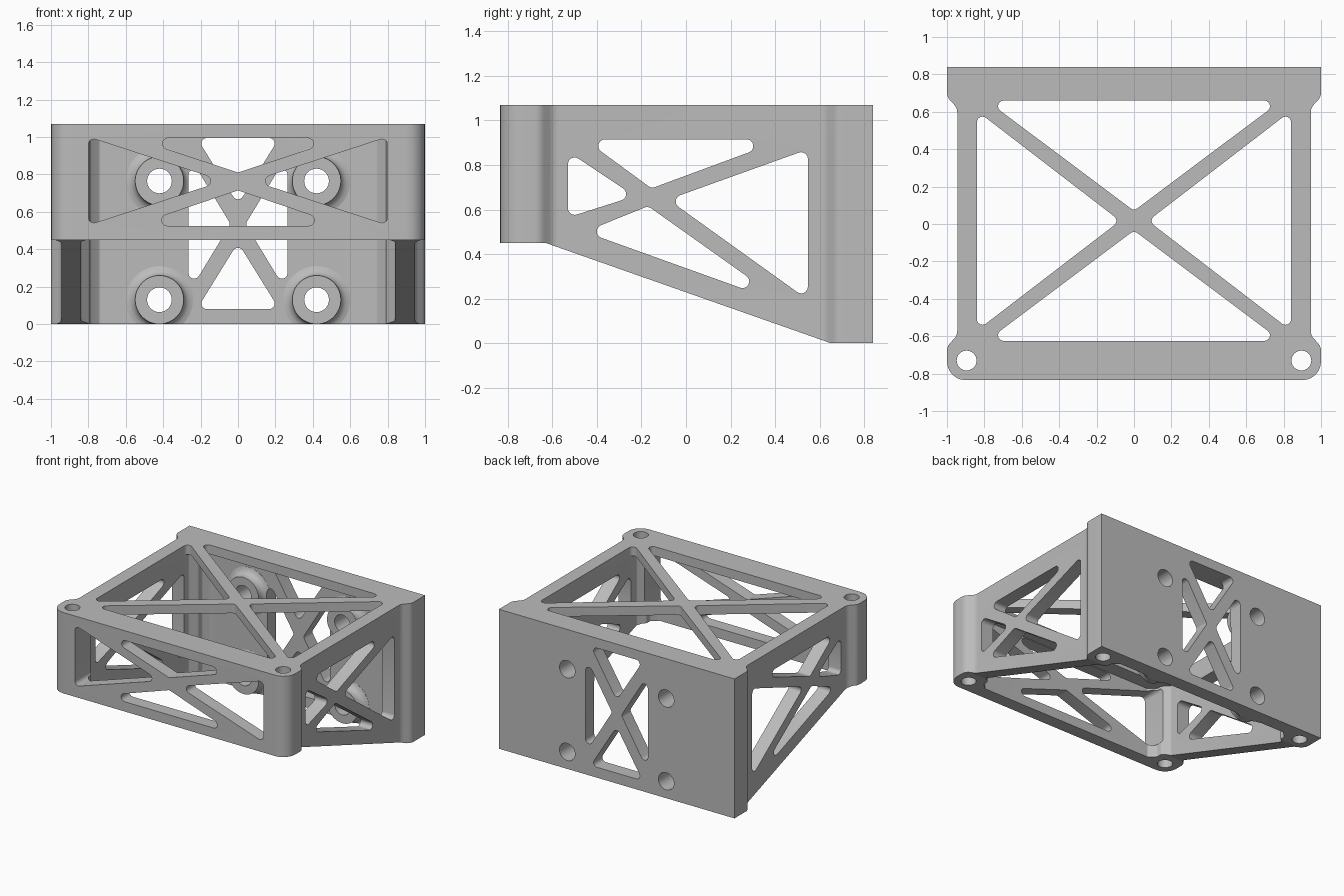
import bpy, bmesh, math
from mathutils import Vector

cube = bpy.data.objects.get("Cube")
if cube:
    bpy.data.objects.remove(cube, do_unlink=True)

HEIGHT, PLATE_UNDERSIDE = 1.07, 1.0


def rounded(points, radius=0.03, steps=6):
    """Fillet every corner; a point may carry its own radius as third value."""
    out, n = [], len(points)
    for i, p in enumerate(points):
        r = p[2] if len(p) > 2 else radius
        c = Vector(p[:2])
        a = (Vector(points[i - 1][:2]) - c).normalized()
        b = (Vector(points[(i + 1) % n][:2]) - c).normalized()
        if r == 0:
            out.append(c)
            continue
        half = a.angle(b) / 2
        centre = c + (a + b).normalized() * r / math.sin(half)
        start = c + a * r / math.tan(half) - centre
        end = c + b * r / math.tan(half) - centre
        sweep = start.angle_signed(end)
        for k in range(steps + 1):
            t = -sweep * k / steps
            out.append(centre + Vector((start.x * math.cos(t) - start.y * math.sin(t),
                                        start.x * math.sin(t) + start.y * math.cos(t))))
    return out


def circle(x, y, r, n=32):
    return [Vector((x + r * math.cos(k * math.tau / n), y + r * math.sin(k * math.tau / n)))
            for k in range(n)]


def place(axis, p, t):
    return {"x": (t, p[0], p[1]), "y": (p[0], t, p[1]), "z": (p[0], p[1], t)}[axis]


def loft(bm, axis, sections):
    """Closed solid through matching outlines, each given with its position."""
    rings = [[bm.verts.new(place(axis, p, t)) for p in pts] for pts, t in sections]
    for r0, r1 in zip(rings, rings[1:]):
        for i in range(len(r0)):
            bm.faces.new((r0[i - 1], r0[i], r1[i], r1[i - 1]))
    bm.faces.new(rings[0])
    bm.faces.new(rings[-1])


def prism(bm, axis, pts, lo, hi):
    loft(bm, axis, [(pts, lo), (pts, hi)])


def flip(pts):
    return [(-p[0], *p[1:]) for p in reversed(pts)]


def make(name, bm):
    bmesh.ops.recalc_face_normals(bm, faces=bm.faces)
    mesh = bpy.data.meshes.new(name)
    bm.to_mesh(mesh)
    bm.free()
    ob = bpy.data.objects.new(name, mesh)
    bpy.context.collection.objects.link(ob)
    return ob


def combine(target, tool, operation):
    tool.hide_render = True
    mod = target.modifiers.new(operation, "BOOLEAN")
    mod.operation, mod.solver, mod.object = operation, "EXACT", tool
    graph = bpy.context.evaluated_depsgraph_get()
    mesh = bpy.data.meshes.new_from_object(target.evaluated_get(graph))
    target.modifiers.clear()
    target.data = mesh
    bpy.data.objects.remove(tool, do_unlink=True)


# Outer shell with wider corner pillars
bm = bmesh.new()
half = [(1, 0.84, 0), (1, 0.68, 0.06), (0.945, 0.62, 0.06),
        (0.945, -0.595, 0.06), (1, -0.655, 0.06), (1, -0.835, 0.1)]
prism(bm, "z", rounded(half + flip(half)), 0, HEIGHT)
frame = make("bracket_frame", bm)

# Hollow inside, leaving the pillars and the top plate
bm = bmesh.new()
corner = [(0.74, 0.735), (0.79, 0.69), (0.79, 0.65), (0.84, 0.60)]
side = corner + [(x, -y) for x, y in reversed(corner)]
prism(bm, "z", rounded(side + flip(side), 0.02), -0.5, PLATE_UNDERSIDE)
combine(frame, make("inner_space", bm), "DIFFERENCE")

# Flared screw bosses on the back wall
SCREWS = [(s * 0.42, z) for s in (-1, 1) for z in (0.13, 0.765)]
FLARE = [(0.18, 0.78), (0.18, 0.734), (0.162, 0.729), (0.147, 0.72),
         (0.136, 0.707), (0.13, 0.69), (0.13, 0.665)]
bm = bmesh.new()
for x, z in SCREWS:
    loft(bm, "y", [(circle(x, z, r, 48), y) for r, y in FLARE])
combine(frame, make("screw_bosses", bm), "UNION")

# Sloping underside
bm = bmesh.new()
prism(bm, "x", [(-1, 0.45), (-0.63, 0.45), (0.65, 0), (1, 0), (1, -0.5), (-1, -0.5)], -2, 2)
combine(frame, make("underside", bm), "DIFFERENCE")

# Truss windows and holes
bm = bmesh.new()
front_side = [(0.8, 1.0), (0.8, 0.53), (0.08, 0.765)]
front_mid = [[(-0.56, 0.995), (0.56, 0.995), (0, 0.81)],
             [(-0.56, 0.525), (0.56, 0.525), (0, 0.715)]]
for tri in [front_side, flip(front_side)] + front_mid:
    prism(bm, "y", rounded(tri), -1, -0.64)

back_side = [(0.265, 0.165), (0.265, 0.905), (0.04, 0.535)]
back_mid = [[(-0.22, 0.08), (0.22, 0.08), (0, 0.435)],
            [(-0.22, 0.995), (0.22, 0.995), (0, 0.64)]]
for tri in [back_side, flip(back_side)] + back_mid:
    prism(bm, "y", rounded(tri), 0.67, 1)

wall = [[(-0.53, 0.86), (-0.53, 0.565), (-0.23, 0.66)],
        [(-0.455, 0.915), (0.44, 0.915), (-0.155, 0.695)],
        [(0.547, 0.87), (0.547, 0.195), (-0.08, 0.645)],
        [(-0.455, 0.50), (0.45, 0.175), (-0.17, 0.615)]]
for tri in wall:
    for s in (-1, 1):
        prism(bm, "x", rounded(tri), s * 0.8, s * 1.1)

top_side = [(0.84, 0.605), (0.84, -0.57), (0.075, 0.017)]
top_mid = [[(-0.787, 0.66), (0.787, 0.66), (0, 0.07)],
           [(-0.787, -0.625), (0.787, -0.625), (0, -0.035)]]
for tri in [top_side, flip(top_side)] + top_mid:
    prism(bm, "z", rounded(tri), 0.97, 1.2)

for x, z in SCREWS:
    prism(bm, "y", circle(x, z, 0.066), 0.6, 1)
for s in (-1, 1):
    prism(bm, "z", circle(s * 0.895, -0.73, 0.053), 0.2, 1.3)
    prism(bm, "z", circle(s * 0.895, 0.73, 0.053), -0.2, 0.3)
combine(frame, make("openings", bm), "DIFFERENCE")

# Grey finish
grey = bpy.data.materials.new("plain_grey")
grey.use_nodes = True
colour = (0.5, 0.5, 0.5, 1)
grey.diffuse_color = colour
grey.node_tree.nodes["Principled BSDF"].inputs["Base Color"].default_value = colour
frame.data.materials.clear()
frame.data.materials.append(grey)
for poly in frame.data.polygons:
    poly.material_index = 0

bpy.ops.object.select_all(action="DESELECT")
frame.select_set(True)
bpy.context.view_layer.objects.active = frame
bpy.ops.object.shade_smooth_by_angle(angle=math.radians(30))
